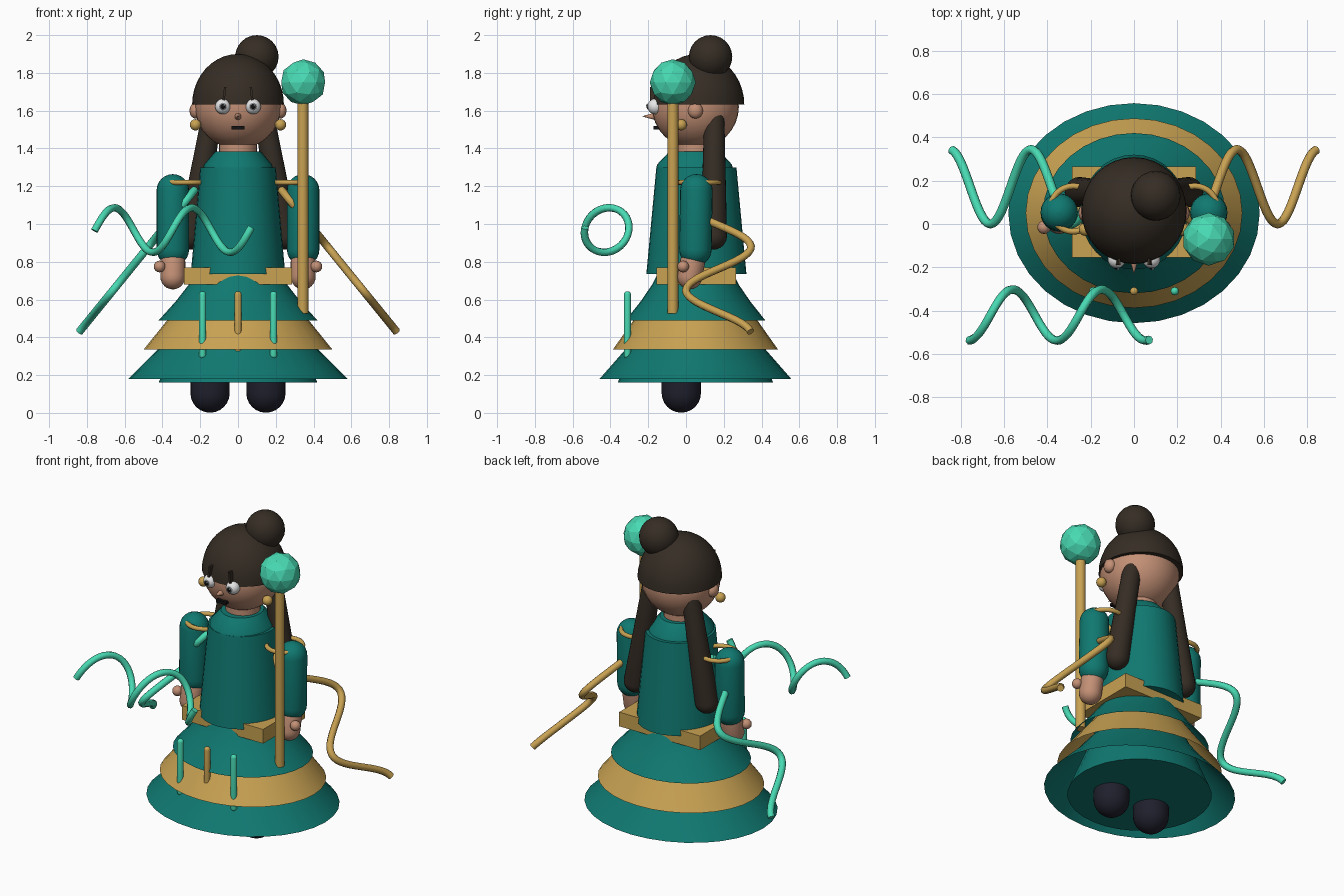
import bpy, bmesh, math
from mathutils import Vector, Matrix

if "Cube" in bpy.data.objects:
    bpy.data.objects.remove(bpy.data.objects["Cube"])


def material(name, rgb):
    m = bpy.data.materials.new(name)
    m.diffuse_color = (*rgb, 1)
    m.use_nodes = True
    m.node_tree.nodes["Principled BSDF"].inputs["Base Color"].default_value = m.diffuse_color
    return m


TEAL = material("teal cloth", (0.005, 0.19, 0.165))
GOLD = material("gold", (0.58, 0.36, 0.085))
MINT = material("mint", (0.065, 0.70, 0.45))
HAIR = material("dark brown hair", (0.036, 0.026, 0.018))
SKIN = material("skin", (0.55, 0.28, 0.18))
SHOE = material("dark navy", (0.014, 0.014, 0.026))
WHITE = material("white", (0.8, 0.8, 0.8))
BLACK = material("black", (0.006, 0.006, 0.006))
GREY = material("grey", (0.22, 0.24, 0.26))


def finish(name, bm, mat, smooth=True, angle=40):
    bmesh.ops.recalc_face_normals(bm, faces=bm.faces[:])
    me = bpy.data.meshes.new(name)
    bm.to_mesh(me)
    bm.free()
    me.materials.append(mat)
    ob = bpy.data.objects.new(name, me)
    bpy.context.collection.objects.link(ob)
    if smooth:
        bpy.ops.object.select_all(action='DESELECT')
        bpy.context.view_layer.objects.active = ob
        ob.select_set(True)
        bpy.ops.object.shade_smooth_by_angle(angle=math.radians(angle))
    return ob


def lathe(name, profile, mat, loc=(0, 0, 0), sx=1, sy=1, caps=True, seg=32, rot=None):
    """Revolve (radius, z) points about z; squash by sx, sy."""
    bm = bmesh.new()
    rings = []
    for r, z in profile:
        rings.append([bm.verts.new((r * sx * math.cos(2 * math.pi * i / seg),
                                    r * sy * math.sin(2 * math.pi * i / seg), z))
                      for i in range(seg)])
    for a, b in zip(rings, rings[1:]):
        for i in range(seg):
            j = (i + 1) % seg
            bm.faces.new((a[i], a[j], b[j], b[i]))
    if caps:
        bm.faces.new(rings[0])
        bm.faces.new(rings[-1])
    bmesh.ops.remove_doubles(bm, verts=bm.verts[:], dist=1e-5)
    if rot:
        bm.transform(rot.to_matrix().to_4x4())
    bm.transform(Matrix.Translation(loc))
    return finish(name, bm, mat)


def capsule(name, p0, p1, r0, r1, mat, seg=24):
    p0, p1 = Vector(p0), Vector(p1)
    d = p1 - p0
    n = 6
    prof = []
    for k in range(n + 1):
        a = -math.pi / 2 * (1 - k / n)
        prof.append((max(r0 * math.cos(a), 1e-4), r0 * math.sin(a)))
    for k in range(n + 1):
        a = math.pi / 2 * k / n
        prof.append((max(r1 * math.cos(a), 1e-4), d.length + r1 * math.sin(a)))
    return lathe(name, prof, mat, p0, seg=seg, rot=d.to_track_quat('Z', 'Y'))


def ball(name, c, r, mat, seg=24):
    r = r if isinstance(r, tuple) else (r, r, r)
    bm = bmesh.new()
    bmesh.ops.create_uvsphere(bm, u_segments=seg, v_segments=seg // 2, radius=1)
    bm.transform(Matrix.Translation(c) @ Matrix.Diagonal((*r, 1)))
    return finish(name, bm, mat)


def box(name, c, size, mat, tilt=0):
    bm = bmesh.new()
    bmesh.ops.create_cube(bm, size=1)
    bm.transform(Matrix.Translation(c) @ Matrix.Rotation(tilt, 4, 'Y') @ Matrix.Diagonal((*size, 1)))
    return finish(name, bm, mat, smooth=False)


def tube(name, pts, r, mat, cyclic=False):
    cu = bpy.data.curves.new(name, 'CURVE')
    cu.dimensions = '3D'
    cu.bevel_depth = r
    cu.bevel_resolution = 2
    cu.use_fill_caps = True
    sp = cu.splines.new('POLY')
    sp.points.add(len(pts) - 1)
    for p, co in zip(sp.points, pts):
        p.co = (*co, 1)
    sp.use_cyclic_u = cyclic
    cu.materials.append(mat)
    ob = bpy.data.objects.new(name, cu)
    bpy.context.collection.objects.link(ob)
    bpy.ops.object.select_all(action='DESELECT')
    bpy.context.view_layer.objects.active = ob
    ob.select_set(True)
    bpy.ops.object.convert(target='MESH')
    bpy.ops.object.shade_smooth_by_angle(angle=math.radians(50))


CY = 0.05  # body axis depth

# Skirt: inner lining plus three flared tiers
lathe("inner_skirt", [(0.42, 0.16), (0.20, 0.70)], TEAL, (0, CY, 0), 1, 0.98)
lathe("lower_skirt_tier", [(0.58, 0.18), (0.42, 0.34), (0.33, 0.45)], TEAL, (0, CY, 0), 1, 0.875, caps=False)
lathe("middle_skirt_tier", [(0.50, 0.335), (0.375, 0.49), (0.29, 0.60)], GOLD, (0, CY, 0), 1, 0.875, caps=False)
lathe("upper_skirt_tier", [(0.42, 0.49), (0.33, 0.59), (0.26, 0.68), (0.215, 0.76)], TEAL, (0, CY, 0), 1, 0.88, caps=False)

# Belt, torso, collar, neck
box("belt", (0, 0.055, 0.725), (0.57, 0.42, 0.09), GOLD)
lathe("torso", [(0.25, 0.735), (0.20, 1.30)], TEAL, (0, 0.055, 0), 1, 1.06)
lathe("collar", [(0.185, 1.29), (0.18, 1.315), (0.12, 1.385)], TEAL, (0, 0.045, 0), 1, 1.1)
lathe("neck", [(0.1, 1.34), (0.1, 1.46)], SKIN, (0, CY, 0))

# Head, hair cap and bun
ball("head", (0, CY, 1.62), (0.228, 0.23, 0.222), SKIN, 32)
dome = [(0.243 * math.cos(a), 1.632 + 0.268 * math.sin(a))
        for a in [math.pi / 2 * k / 10 for k in range(10)]] + [(1e-4, 1.90)]
lathe("hair_cap", dome, HAIR, (0, 0.062, 0), 1, 1.015)
ball("hair_bun", (0.10, 0.13, 1.885), 0.115, HAIR)

# Nose and mouth
lathe("nose", [(0.022, 0), (0.001, 0.075)], SKIN, (0, -0.155, 1.57), seg=16,
      rot=Vector((0, -1, 0)).to_track_quat('Z', 'Y'))
box("mouth", (0, -0.158, 1.51), (0.07, 0.03, 0.018), BLACK)

# Mirrored parts
for s, side in ((-1, "left"), (1, "right")):
    ball(side + "_eye", (s * 0.08, -0.163, 1.622), 0.041, WHITE)
    ball(side + "_iris", (s * 0.08, -0.181, 1.622), 0.027, GREY, 16)
    ball(side + "_pupil", (s * 0.08, -0.191, 1.622), 0.019, BLACK, 16)
    ball(side + "_eye_glint", (s * 0.08 + 0.007, -0.207, 1.629), 0.005, WHITE, 8)
    box(side + "_brow", (s * 0.072, -0.175, 1.69), (0.012, 0.03, 0.07), HAIR, s * -0.12)
    ball(side + "_ear", (s * 0.225, CY, 1.60), (0.032, 0.04, 0.042), SKIN, 16)
    ball(side + "_earring", (s * 0.225, -0.025, 1.525), 0.03, GOLD, 16)
    capsule(side + "_hair_lock", (s * 0.25, 0.147, 0.935), (s * 0.13, 0.15, 1.62), 0.07, 0.052, HAIR)
    capsule(side + "_sleeve", (s * 0.345, CY, 0.865), (s * 0.345, CY + 0.005, 1.178), 0.086, 0.086, TEAL)
    capsule(side + "_hand", (s * 0.345, 0.02, 0.72), (s * 0.345, 0.035, 0.80), 0.066, 0.066, SKIN)
    ball(side + "_thumb", (s * 0.415, -0.015, 0.775), 0.031, SKIN, 16)
    capsule(side + "_shoe", (s * 0.148, -0.025, 0.105), (s * 0.148, -0.025, 0.2), 0.104, 0.104, SHOE)
    # shoulder ring
    tube(side + "_shoulder_ring",
         [(s * 0.28 + 0.105 * math.cos(t), 0.07 + 0.105 * math.sin(t), 1.22)
          for t in [2 * math.pi * k / 32 for k in range(32)]], 0.014, GOLD, True)
    # trailing ribbon waving in depth along a falling straight line
    path = []
    for k in range(49):
        x = 0.23 + 0.61 * k / 48
        path.append((s * x, 0.172 + 0.172 * math.cos(2 * math.pi * (x - 0.475) / 0.375),
                     1.18 - 1.23 * (x - 0.23)))
    tube(side + "_trailing_ribbon", path, 0.021, GOLD if s > 0 else MINT)

# Spiral ribbon floating in front
spiral = []
for k in range(65):
    x = -0.76 + 0.83 * k / 64
    spiral.append((x, -0.42 - 0.118 * math.cos(2 * math.pi * (x + 0.355) / 0.41),
                   0.968 + 0.118 * math.cos(2 * math.pi * (x + 0.655) / 0.41)))
tube("front_spiral_ribbon", spiral, 0.02, MINT)

# Skirt tassels
for x, mat, label in ((-0.188, MINT, "left"), (0, GOLD, "centre"), (0.188, MINT, "right")):
    capsule(label + "_tassel", (x, -0.31, 0.305), (x, -0.31, 0.625), 0.019, 0.019, mat, 12)

# Staff with faceted orb
lathe("staff", [(0.029, 0.525), (0.029, 1.68)], GOLD, (0.343, -0.07, 0), seg=16)
bm = bmesh.new()
bmesh.ops.create_icosphere(bm, subdivisions=2, radius=0.122)
bm.transform(Matrix.Translation((0.345, -0.07, 1.75)))
finish("staff_orb", bm, MINT, smooth=False)
